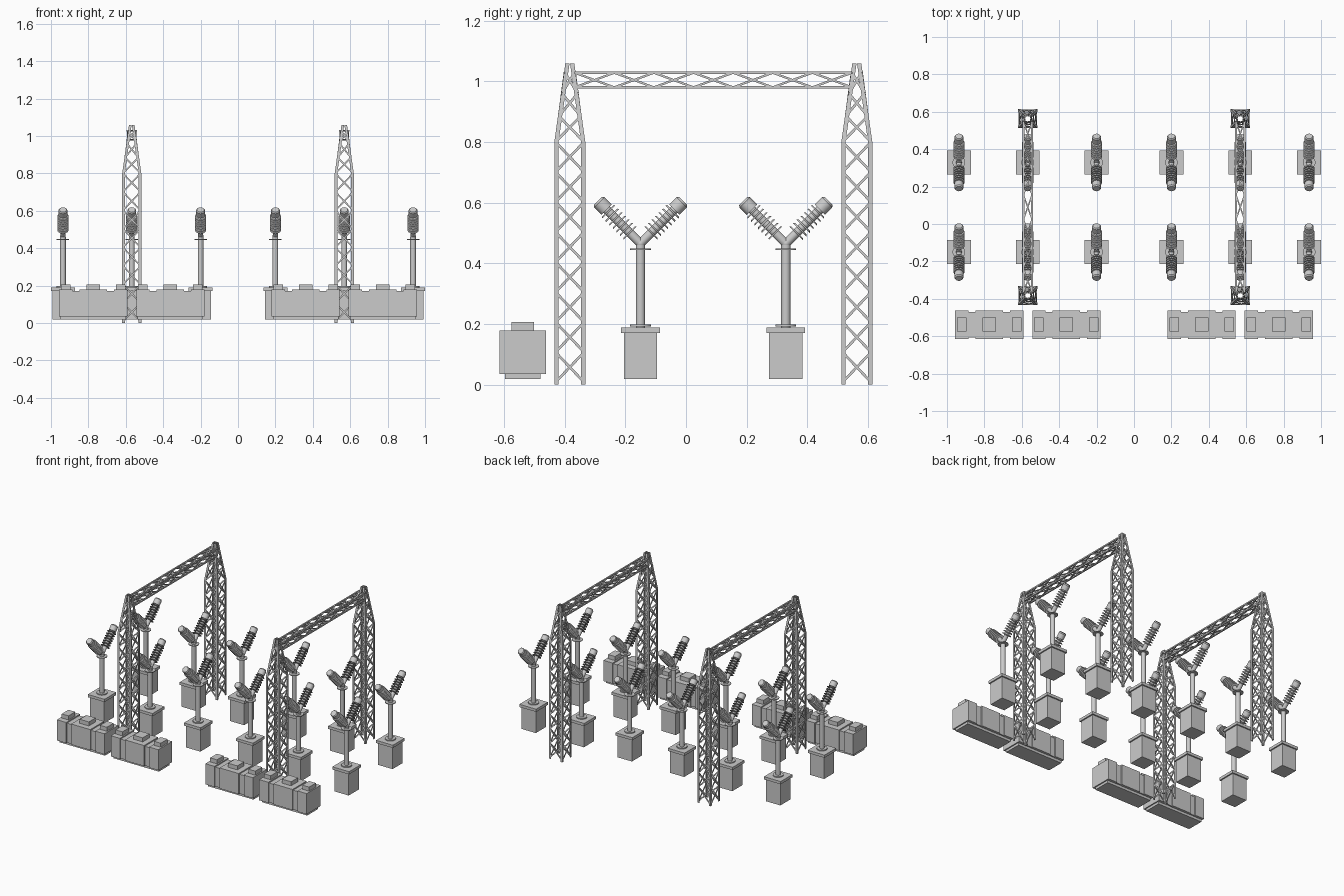
import bpy, bmesh, math
from mathutils import Vector, Matrix

if "Cube" in bpy.data.objects:
    bpy.data.objects.remove(bpy.data.objects["Cube"])


def finish(bm, name):
    bmesh.ops.recalc_face_normals(bm, faces=bm.faces)
    me = bpy.data.meshes.new(name)
    bm.to_mesh(me)
    bm.free()
    return me


def place(me, name, loc):
    ob = bpy.data.objects.new(name, me)
    ob.location = loc
    bpy.context.collection.objects.link(ob)
    return ob


def box(bm, x0, x1, y0, y1, z0, z1):
    m = Matrix.Translation(((x0 + x1) / 2, (y0 + y1) / 2, (z0 + z1) / 2))
    bmesh.ops.create_cube(bm, size=1, matrix=m @ Matrix.Diagonal((x1 - x0, y1 - y0, z1 - z0, 1)))


def rod(bm, a, b, r1, r2=None, seg=14):
    a, b = Vector(a), Vector(b)
    d = b - a
    m = Matrix.Translation((a + b) / 2) @ d.to_track_quat('Z', 'Y').to_matrix().to_4x4()
    bmesh.ops.create_cone(bm, cap_ends=True, segments=seg, radius1=r1,
                          radius2=r1 if r2 is None else r2, depth=d.length, matrix=m)


def strut(bm, a, b, normal, w, t):
    """Flat bar from a to b, w wide in the face plane, t thick along the face normal."""
    a, b = Vector(a), Vector(b)
    z = (b - a).normalized()
    x = z.cross(Vector(normal)).normalized()
    y = z.cross(x)
    rot = Matrix((x, y, z)).transposed().to_4x4()
    bmesh.ops.create_cube(bm, size=1, matrix=Matrix.Translation((a + b) / 2) @ rot
                          @ Matrix.Diagonal((w, t, (b - a).length, 1)))


# Lattice tower: four angle-iron legs, X bracing on all faces
def tower_mesh():
    bm = bmesh.new()
    levels = [(0, .051), (.8, .051), (1.058, .015)]
    w, t = .014, .004
    for sx in (-1, 1):
        for sy in (-1, 1):
            prof = [(0, 0), (w, 0), (w, t), (t, t), (t, w), (0, w)]
            rings = [[bm.verts.new((sx * (h - px), sy * (h - py), z)) for px, py in prof]
                     for z, h in levels]
            for r, s in zip(rings, rings[1:]):
                for i in range(6):
                    j = (i + 1) % 6
                    bm.faces.new((r[i], r[j], s[j], s[i]))
            bm.faces.new(rings[0])
            bm.faces.new(rings[-1])

    def half(z):
        return .047 if z <= .8 else .047 + (z - .8) / .258 * (.013 - .047)
    zs = [.008 + i * .099 for i in range(9)] + [.885, .96, 1.03]
    for k in range(4):
        rot = Matrix.Rotation(k * math.pi / 2, 3, 'Z')
        for z0, z1 in zip(zs, zs[1:]):
            a, b = half(z0), half(z1)
            for s in (-1, 1):
                strut(bm, rot @ Vector((s * a, -a + .001 * s, z0)),
                      rot @ Vector((-s * b, -b + .001 * s, z1)),
                      rot @ Vector((0, -1, 0)), .0085, .004)
    return finish(bm, "lattice_tower")


# Lattice crossbeam: four chords and X bracing
def beam_mesh():
    bm = bmesh.new()
    hx, hz, L, n = .023, .024, .457, 7
    for sx in (-1, 1):
        for sz in (-1, 1):
            strut(bm, (sx * hx, -L, sz * hz), (sx * hx, L, sz * hz), (1, 0, 0), .009, .009)
    for i in range(n):
        y0, y1 = -L + 2 * L * i / n, -L + 2 * L * (i + 1) / n
        for side in (-1, 1):
            for s in (-1, 1):
                strut(bm, (side * hx + .001 * s, y0, s * hz), (side * hx + .001 * s, y1, -s * hz),
                      (1, 0, 0), .007, .004)
                strut(bm, (s * hx, y0, side * hz + .001 * s), (-s * hx, y1, side * hz + .001 * s),
                      (0, 0, 1), .007, .004)
    return finish(bm, "crossbeam")


# Pedestal with overhanging lid
def pedestal_mesh():
    bm = bmesh.new()
    box(bm, -.055, .055, -.055, .055, .018, .17)
    box(bm, -.064, .064, -.064, .064, .17, .189)
    return finish(bm, "pedestal")


# Breaker column and V-shaped insulators
def breaker_mesh():
    bm = bmesh.new()
    rod(bm, (0, 0, .185), (0, 0, .46), .0155)
    rod(bm, (0, 0, .191), (0, 0, .198), .034)
    rod(bm, (0, 0, .444), (0, 0, .449), .034)
    base = Vector((0, 0, .465))
    bmesh.ops.create_uvsphere(bm, u_segments=14, v_segments=8, radius=.0155,
                              matrix=Matrix.Translation(base))
    for s in (-1, 1):
        d = Vector((0, s, 1)).normalized()
        rod(bm, base, base + d * .165, .0145)
        for i in range(7):
            p = base + d * (.05 + i * .0165)
            rod(bm, p - d * .002, p + d * .003, .031, .027)
        rod(bm, base + d * .158, base + d * .192, .024)
        rod(bm, base + d * .192, base + d * .199, .024, .019)
    return finish(bm, "v_insulator")


# Equipment cabinet: three blocks, recessed links, roof boxes, plinth
def cabinet_mesh():
    bm = bmesh.new()
    box(bm, -.174, .174, -.059, .059, .018, .036)
    box(bm, -.15, .15, -.068, .068, .036, .17)
    for x, h, r in ((-.147, .035, .026), (0, .073, .035), (.147, .035, .026)):
        box(bm, x - h, x + h, -.076, .076, .035, .178)
        box(bm, x - r, x + r, -.037, .037, .178, .206)
    return finish(bm, "cabinet")


tower, beam, pedestal = tower_mesh(), beam_mesh(), pedestal_mesh()
breaker, cabinet = breaker_mesh(), cabinet_mesh()

# Two identical bays, left and right
smooth = []
for bay, cx in (("left", -.568), ("right", .568)):
    for end, y in (("front", -.383), ("back", .563)):
        place(tower, f"{bay}_{end}_tower", (cx, y, 0))
    place(beam, f"{bay}_crossbeam", (cx, .09, 1.004))
    for i in (-1, 1):
        place(cabinet, f"{bay}_cabinet", (cx + i * .206, -.538, 0))
    for row, y in (("front", -.15), ("back", .329)):
        for i in (-1, 0, 1):
            x = cx + i * .368
            place(pedestal, f"{bay}_{row}_pedestal", (x, y, 0))
            smooth.append(place(breaker, f"{bay}_{row}_v_insulator", (x, y, 0)))

# Smooth round parts (mesh is shared by all insulators)
bpy.context.view_layer.objects.active = smooth[0]
smooth[0].select_set(True)
bpy.ops.object.shade_smooth_by_angle(angle=math.radians(35))
